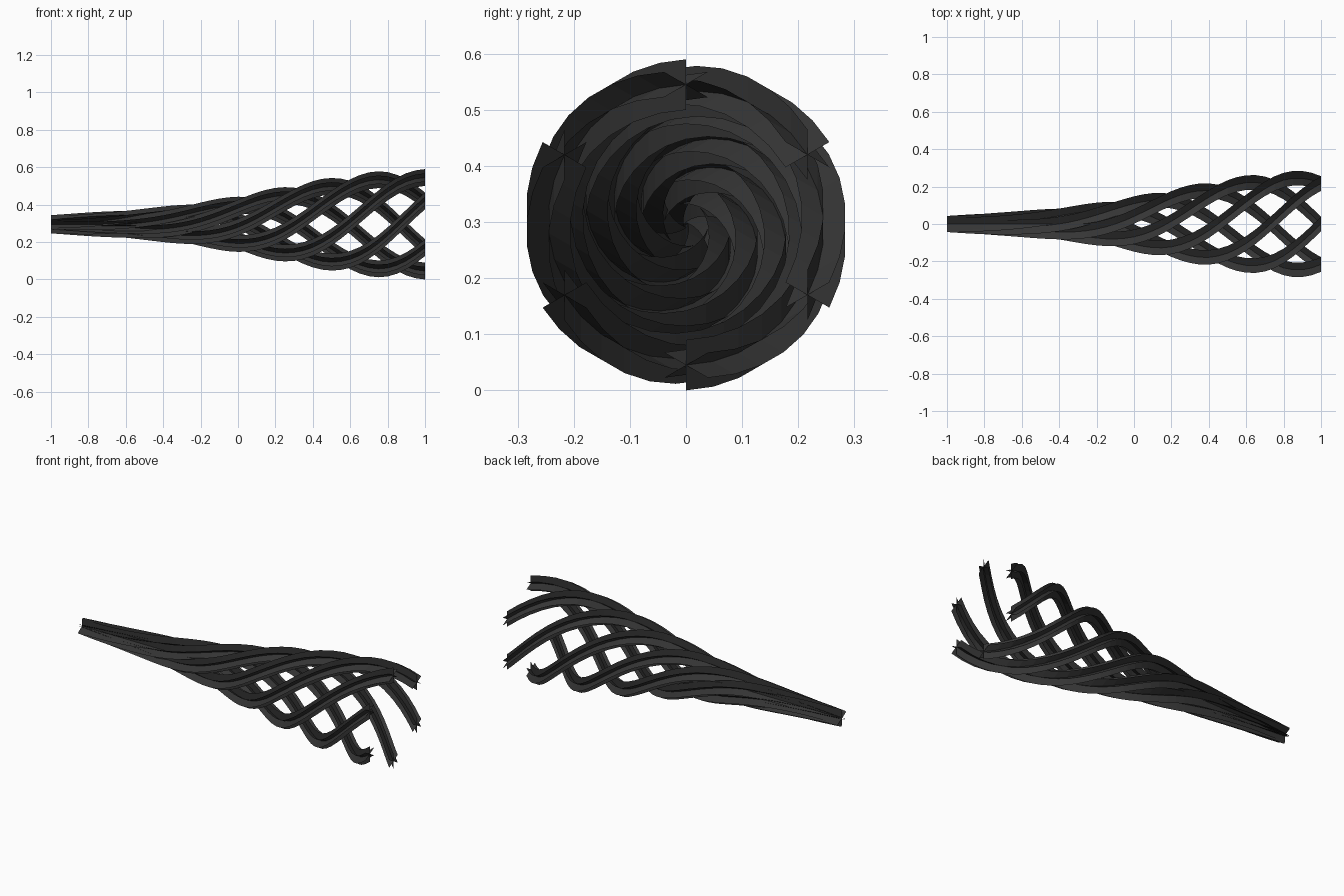
import bpy, bmesh
from math import sin, cos, radians, pi

if "Cube" in bpy.data.objects:
    bpy.data.objects.remove(bpy.data.objects["Cube"])

STRANDS = 6        # strands around the axis
BLADES = 6         # fins in each strand's star section
STEPS = 40         # segments along the length
BLADE_R = 0.045    # star radius
AXIS_Z = 0.295

# Distance from the axis and turn in degrees, by position along x
FLARE = [(-1, .004), (-.8, .018), (-.6, .031), (-.4, .05), (-.2, .076), (0, .11),
         (.25, .16), (.5, .206), (.75, .239), (1, .25)]
TURN = [(-1, 385), (-.7, 345), (-.38, 296), (-.1, 240), (.175, 180), (.45, 120),
        (.73, 60), (1, 0)]

mat = bpy.data.materials.new("dark_grey")
mat.diffuse_color = (0.035, 0.035, 0.035, 1)
mat.use_nodes = True
mat.node_tree.nodes["Principled BSDF"].inputs["Base Color"].default_value = mat.diffuse_color


def smooth_lookup(table, x):
    # cubic interpolation with finite-difference slopes
    n = len(table)

    def slope(j):
        a, b = table[max(j - 1, 0)], table[min(j + 1, n - 1)]
        return (b[1] - a[1]) / (b[0] - a[0])
    i = max(j for j in range(n - 1) if table[j][0] <= x + 1e-9)
    (x0, y0), (x1, y1) = table[i], table[i + 1]
    h = x1 - x0
    s = (x - x0) / h
    return (y0 * (1 + 2 * s) * (1 - s) ** 2 + y1 * s * s * (3 - 2 * s)
            + h * slope(i) * s * (1 - s) ** 2 + h * slope(i + 1) * s * s * (s - 1))


def make_strand(index):
    bm = bmesh.new()
    previous = None
    for i in range(STEPS + 1):
        x = -1 + 2 * i / STEPS
        a = pi / 2 + index * 2 * pi / STRANDS + radians(smooth_lookup(TURN, x))
        r = smooth_lookup(FLARE, x)
        cy, cz = r * cos(a), AXIS_Z + r * sin(a)
        centre = bm.verts.new((x, cy, cz))
        tips = []
        for k in range(BLADES):
            b = pi / 2 + k * 2 * pi / BLADES      # star keeps its direction
            tips.append(bm.verts.new((x, cy + BLADE_R * cos(b), cz + BLADE_R * sin(b))))
        # fins running from the strand's core to each star tip
        if previous:
            c0, t0 = previous
            for k in range(BLADES):
                bm.faces.new((c0, centre, tips[k], t0[k]))
        previous = (centre, tips)
    mesh = bpy.data.meshes.new("twisted_strand")
    bm.to_mesh(mesh)
    bm.free()
    mesh.materials.append(mat)
    obj = bpy.data.objects.new(f"twisted_strand_{index + 1}", mesh)
    bpy.context.collection.objects.link(obj)


# Six strands spiralling round the x axis
for n in range(STRANDS):
    make_strand(n)
